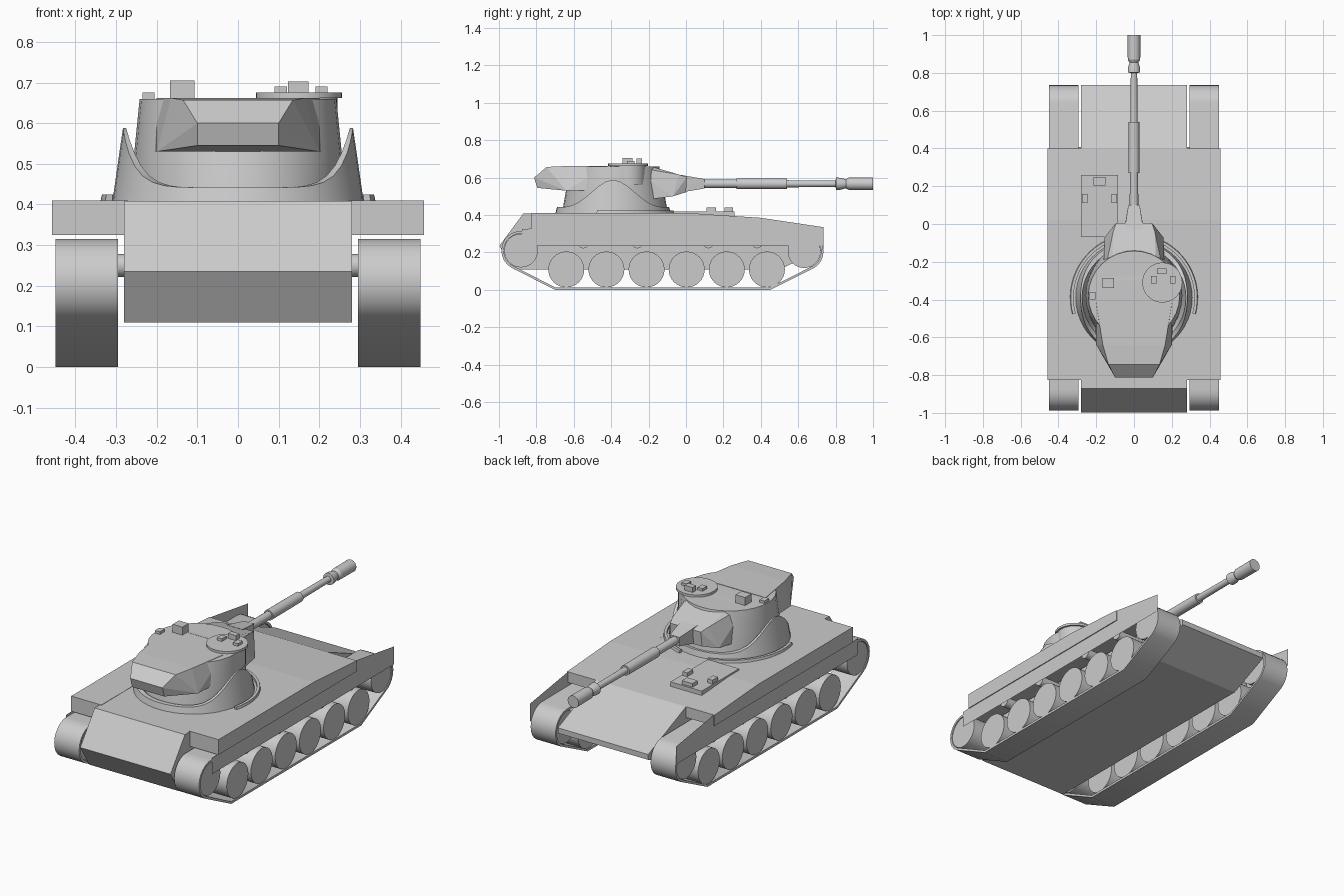
import bpy, bmesh
from math import sin, cos, pi, radians

if "Cube" in bpy.data.objects:
    bpy.data.objects.remove(bpy.data.objects["Cube"])


def finish(name, bm, smooth=False):
    bmesh.ops.recalc_face_normals(bm, faces=bm.faces[:])
    me = bpy.data.meshes.new(name)
    bm.to_mesh(me)
    bm.free()
    ob = bpy.data.objects.new(name, me)
    bpy.context.collection.objects.link(ob)
    if smooth:
        bpy.ops.object.select_all(action='DESELECT')
        ob.select_set(True)
        bpy.context.view_layer.objects.active = ob
        bpy.ops.object.shade_smooth_by_angle(angle=radians(30))
    return ob


def prism(name, yz, x0, x1):
    """Side profile extruded across x."""
    bm = bmesh.new()
    f = bm.faces.new([bm.verts.new((x0, y, z)) for y, z in yz])
    g = bmesh.ops.extrude_face_region(bm, geom=[f])['geom']
    bmesh.ops.translate(bm, vec=(x1 - x0, 0, 0),
                        verts=[v for v in g if isinstance(v, bmesh.types.BMVert)])
    return finish(name, bm)


def box(name, x, y, z):
    return prism(name, [(y[0], z[0]), (y[1], z[0]), (y[1], z[1]), (y[0], z[1])], *x)


def solid(name, half):
    """Faceted convex solid, symmetric in x."""
    bm = bmesh.new()
    for x, y, z in half:
        for s in (1, -1):
            bm.verts.new((s * x, y, z))
    bmesh.ops.convex_hull(bm, input=bm.verts[:])
    bmesh.ops.dissolve_limit(bm, angle_limit=radians(1), verts=bm.verts[:], edges=bm.edges[:])
    return finish(name, bm)


def loft(name, rings, closed=False, caps=True, smooth=False):
    """Skin between rings of points."""
    bm = bmesh.new()
    vs = [[bm.verts.new(p) for p in r] for r in rings]
    n = len(vs[0])
    pairs = list(zip(vs, vs[1:])) + ([(vs[-1], vs[0])] if closed else [])
    for a, b in pairs:
        for i in range(n):
            j = (i + 1) % n
            bm.faces.new((a[i], a[j], b[j], b[i]))
    if caps and not closed:
        bm.faces.new(vs[0])
        bm.faces.new(vs[-1])
    return finish(name, bm, smooth)


def ring(axis, c, r, n, sy=1.0):
    out = []
    for i in range(n):
        u, v = r * cos(2 * pi * i / n), r * sin(2 * pi * i / n)
        d = {'x': (0, u, v), 'y': (u, 0, v), 'z': (u, v * sy, 0)}[axis]
        out.append(tuple(a + b for a, b in zip(c, d)))
    return out


def wheel(name, s, y, z, r, x0=0.30, x1=0.445):
    loft(name, [ring('x', (s * x, y, z), r, 32) for x in (x0, x1)], smooth=True)


# Central hull with sloped rear plate and glacis
prism('hull', [(-0.87, 0.408), (0.02, 0.41), (0.4, 0.385), (0.735, 0.245), (0.735, 0.215),
               (0.5, 0.11), (-0.92, 0.11), (-0.998, 0.235)], -0.28, 0.28)


def track_path(t):
    arc = lambda cy, cz, r, a, b: [(cy + (r - t) * cos(radians(a + (b - a) * i / 10)),
                                    cz + (r - t) * sin(radians(a + (b - a) * i / 10)))
                                   for i in range(11)]
    return (arc(-0.882, 0.21, 0.105, 85, 240) + [(-0.7, t), (0.45, t)]
            + arc(0.632, 0.205, 0.103, -58, 85))


# Running gear, sponsons and skirts on both sides
for s, side in ((1, 'right'), (-1, 'left')):
    prism(side + '_sponson', [(-0.825, 0.41), (0.02, 0.41), (0.4, 0.385), (0.4, 0.325),
                              (-0.825, 0.325)], s * 0.27, s * 0.457)
    bm = bmesh.new()
    bm.faces.new([bm.verts.new((s * 0.452, y, z)) for y, z in
                  [(-0.877, 0.235), (0.735, 0.235), (0.735, 0.335), (0.4, 0.385), (-0.877, 0.325)]])
    finish(side + '_skirt', bm)
    outer, inner = track_path(0), track_path(0.013)
    at = lambda x, path: [(s * x, y, z) for y, z in path]
    loft(side + '_track', [at(0.295, outer), at(0.449, outer), at(0.449, inner), at(0.295, inner)],
         closed=True, smooth=True)
    for i in range(6):
        wheel(side + '_road_wheel', s, -0.64 + 0.2145 * i, 0.109, 0.096)
    wheel(side + '_idler', s, -0.882, 0.21, 0.09)
    wheel(side + '_sprocket', s, 0.632, 0.205, 0.088)
    for y in (-0.55, -0.26, 0.12, 0.38):
        wheel(side + '_return_roller', s, y, 0.25, 0.028, 0.28, 0.44)

# Driver hatch and periscopes
box('driver_hatch', (-0.28, -0.085), (-0.07, 0.26), (0.38, 0.419))
for x, y in (((-0.215, -0.15), (0.205, 0.25)), ((-0.275, -0.245), (0.11, 0.16)),
             ((-0.12, -0.09), (0.11, 0.16))):
    box('driver_periscope', x, y, (0.40, 0.44))

# Turret cradle: low at front and rear, rising to the trunnions at the sides
TY, N = -0.39, 48


def cradle(r, z):
    return [(r(c) * c, TY + r(c) * w, z(c)) for c, w in
            ((cos(2 * pi * i / N), sin(2 * pi * i / N)) for i in range(N))]


rim = lambda c: 0.442 + 0.146 * abs(c) ** 7
loft('turret_cradle', [cradle(lambda c: 0.31, lambda c: 0.40),
                       cradle(lambda c: 0.30 - 0.017 * abs(c) ** 7, rim),
                       cradle(lambda c: 0.275, rim),
                       cradle(lambda c: 0.25, lambda c: 0.42)], caps=False, smooth=True)

# Guard strips around the turret ring
for s, side in ((1, 'right'), (-1, 'left')):
    bm = bmesh.new()
    prev = None
    for i in range(17):
        a = radians(-15 + 90 * i / 16)
        cur = [bm.verts.new((s * r * cos(a), TY + r * sin(a), z))
               for r, z in ((0.32, 0.40), (0.34, 0.40), (0.335, 0.424), (0.32, 0.424))]
        if prev:
            for k in range(4):
                bm.faces.new((prev[k], prev[(k + 1) % 4], cur[(k + 1) % 4], cur[k]))
        else:
            bm.faces.new(cur)
        prev = cur
    bm.faces.new(prev)
    finish(side + '_ring_guard', bm)

# Oscillating upper turret: round body, rear bustle, faceted nose, gun collar
loft('turret_body', [ring('z', (0, TY + 0.01, z), r, 32, sy)
                     for z, r, sy in ((0.425, 0.255, 1.1), (0.52, 0.256, 1.03), (0.66, 0.242, 0.98))],
     smooth=True)
solid('turret_bustle', [(0.135, -0.745, 0.657), (0.1, -0.812, 0.6), (0.1, -0.795, 0.545),
                        (0.2, -0.64, 0.53), (0.165, -0.64, 0.662), (0.2, -0.42, 0.662),
                        (0.21, -0.42, 0.53)])
solid('turret_nose', [(0.165, -0.3, 0.661), (0.115, -0.17, 0.655), (0.11, -0.04, 0.617),
                      (0.095, 0.005, 0.603), (0.1, 0.0, 0.522), (0.155, -0.07, 0.50),
                      (0.17, -0.3, 0.47)])
solid('gun_collar', [(0.05, -0.03, 0.615), (0.052, -0.03, 0.52), (0.03, 0.1, 0.592),
                     (0.03, 0.1, 0.542)])

# Commander cupola with hatch and vision blocks
CX, CY = 0.15, -0.31
loft('cupola_drum', [ring('z', (CX, CY, z), 0.095, 32) for z in (0.56, 0.665)], smooth=True)
loft('cupola_lid', [ring('z', (CX, CY, z), 0.106, 32) for z in (0.662, 0.675)], smooth=True)
box('cupola_sight', (0.123, 0.173), (-0.265, -0.235), (0.67, 0.703))
for x in (0.09, 0.19):
    box('cupola_vision_block', (x, x + 0.03), (-0.315, -0.275), (0.67, 0.69))

# Left side sights
box('gunner_sight', (-0.167, -0.107), (-0.34, -0.285), (0.65, 0.705))
box('small_sight', (-0.235, -0.205), (-0.40, -0.36), (0.65, 0.675))

# Gun barrel with sleeve and muzzle brake
profile = [(0.05, 0.023), (0.27, 0.022), (0.27, 0.029), (0.54, 0.028), (0.54, 0.019), (0.8, 0.017),
           (0.802, 0.033), (0.825, 0.032), (0.855, 0.024), (0.87, 0.033), (1.0, 0.034)]
loft('gun_barrel', [ring('y', (0, y, 0.567), r, 24) for y, r in profile], smooth=True)
